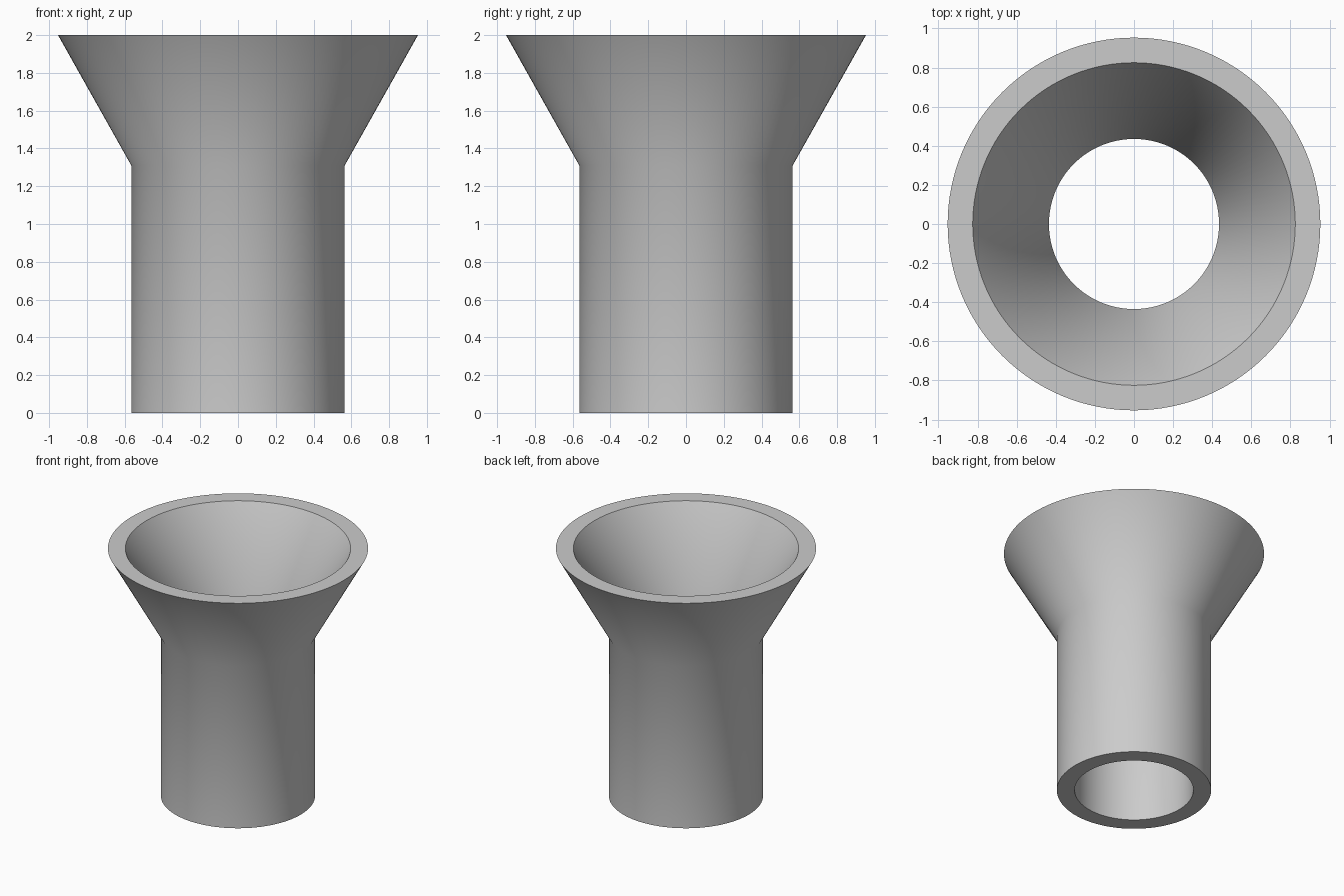
import bpy, bmesh, math

default = bpy.data.objects.get("Cube")
if default:
    bpy.data.objects.remove(default, do_unlink=True)

# Plain grey material
grey = bpy.data.materials.new("plain grey")
grey.use_nodes = True
color = (0.6, 0.6, 0.6, 1)
grey.diffuse_color = color
grey.node_tree.nodes["Principled BSDF"].inputs["Base Color"].default_value = color

# Wall section as (radius, height): up the outside, down the bore
SIDES = 128
section = [(0.565, 0), (0.565, 1.31), (0.953, 2),
           (0.825, 2), (0.435, 1.31), (0.435, 0)]

# Revolve the closed section into a flared tube
bm = bmesh.new()
verts = [bm.verts.new((r, 0, z)) for r, z in section]
edges = [bm.edges.new((verts[i - 1], verts[i])) for i in range(len(verts))]
bmesh.ops.spin(bm, geom=verts + edges, cent=(0, 0, 0), axis=(0, 0, 1),
               angle=math.tau, steps=SIDES, use_merge=True)
bmesh.ops.remove_doubles(bm, verts=bm.verts, dist=0.0001)
bmesh.ops.recalc_face_normals(bm, faces=bm.faces)
mesh = bpy.data.meshes.new("flared_tube")
bm.to_mesh(mesh)
bm.free()
mesh.materials.append(grey)

tube = bpy.data.objects.new("flared_tube", mesh)
bpy.context.collection.objects.link(tube)

# Smooth the walls and the flare bend, keep the rims sharp
bpy.ops.object.select_all(action="DESELECT")
tube.select_set(True)
bpy.context.view_layer.objects.active = tube
bpy.ops.object.shade_smooth_by_angle(angle=math.radians(35))
